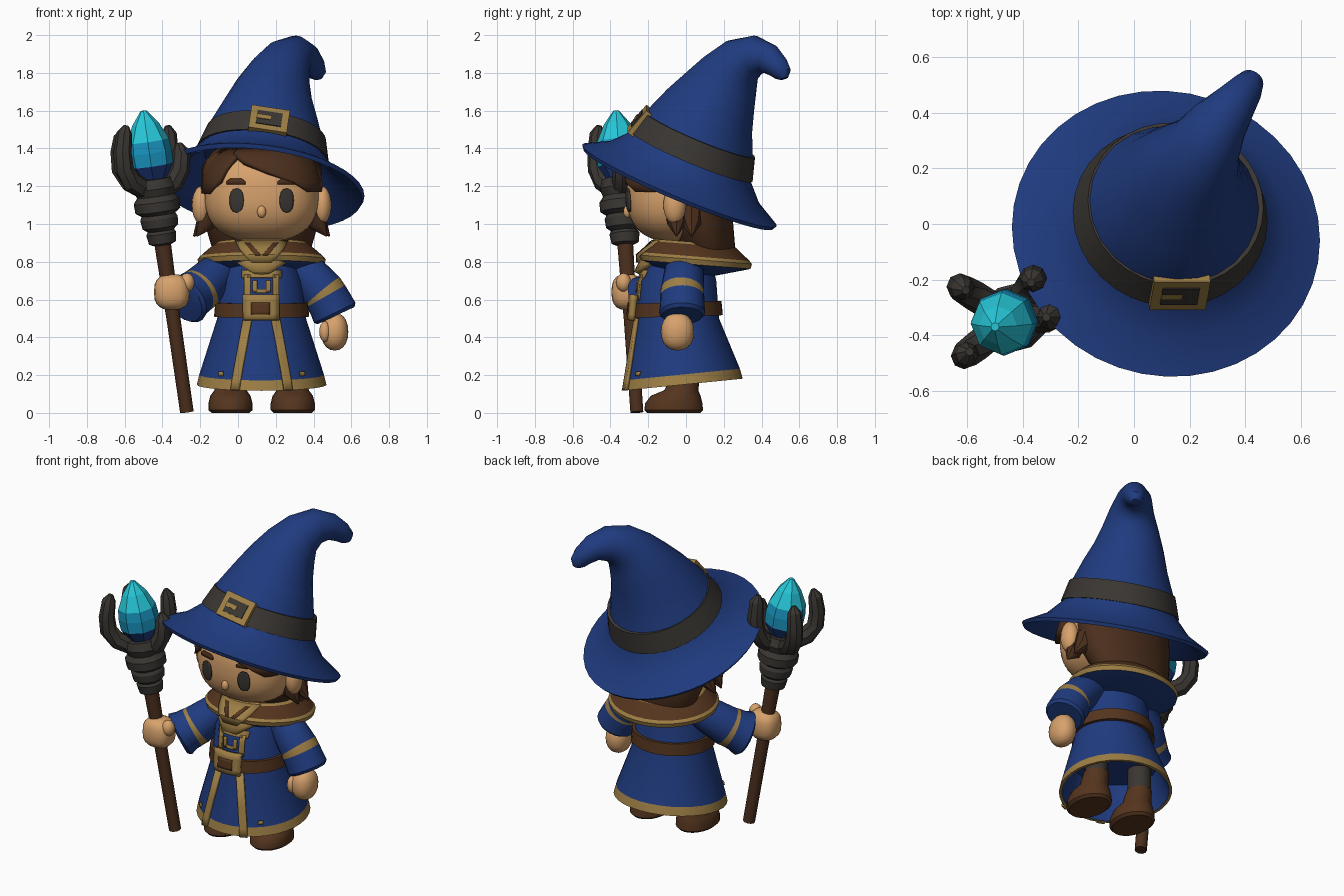
import bpy, bmesh, math
from mathutils import Vector, Matrix

if "Cube" in bpy.data.objects:
    bpy.data.objects.remove(bpy.data.objects["Cube"])


def colour(name, rgb):
    m = bpy.data.materials.new(name)
    m.diffuse_color = (*rgb, 1)
    m.use_nodes = True
    m.node_tree.nodes["Principled BSDF"].inputs["Base Color"].default_value = m.diffuse_color
    return m


BLUE = colour("robe blue", (0.014, 0.044, 0.215))
GOLD = colour("gold trim", (0.34, 0.21, 0.06))
BROWN = colour("leather brown", (0.09, 0.035, 0.013))
HAIR = colour("hair brown", (0.07, 0.028, 0.012))
SKIN = colour("skin", (0.68, 0.36, 0.15))
DARK = colour("charcoal", (0.042, 0.037, 0.032))
CYAN = colour("bright cyan", (0.02, 0.58, 0.7))
AZURE = colour("azure", (0.01, 0.31, 0.54))


def finish(name, bm, mats, angle=40):
    bmesh.ops.recalc_face_normals(bm, faces=bm.faces)
    me = bpy.data.meshes.new(name)
    bm.to_mesh(me)
    bm.free()
    for m in mats:
        me.materials.append(m)
    ob = bpy.data.objects.new(name, me)
    bpy.context.collection.objects.link(ob)
    bpy.ops.object.select_all(action='DESELECT')
    ob.select_set(True)
    bpy.context.view_layer.objects.active = ob
    if angle:
        bpy.ops.object.shade_smooth_by_angle(angle=math.radians(angle))
    return ob


def loft(name, rings, mats, seg=32, angle=40):
    """Skin rings of (centre, normal, rx, ry); mats gives one material per span."""
    if not isinstance(mats, list):
        mats = [mats] * (len(rings) - 1)
    slots = list(dict.fromkeys(mats))
    bm, loops = bmesh.new(), []
    for c, n, rx, ry in rings:
        n = Vector(n).normalized()
        u = (Vector((1, 0, 0)) - n * n.x).normalized()
        v = n.cross(u)
        loops.append([bm.verts.new(Vector(c) + u * rx * math.cos(a) + v * ry * math.sin(a))
                      for a in (2 * math.pi * i / seg for i in range(seg))])
    for k, (a, b) in enumerate(zip(loops, loops[1:])):
        for i in range(seg):
            j = (i + 1) % seg
            bm.faces.new((a[i], a[j], b[j], b[i])).material_index = slots.index(mats[k])
    bm.faces.new(loops[0][::-1]).material_index = slots.index(mats[0])
    bm.faces.new(loops[-1]).material_index = slots.index(mats[-1])
    return finish(name, bm, slots, angle)


def tube(name, path, mats, seg=16, angle=40):
    """Tube through (x, y, z, radius) points, rings square to the path."""
    p = [Vector(q[:3]) for q in path]
    rings = [(p[i], p[min(i + 1, len(p) - 1)] - p[max(i - 1, 0)], q[3], q[3])
             for i, q in enumerate(path)]
    return loft(name, rings, mats, seg, angle)


def blob(name, c, r, mat, p=1.0, seg=24):
    """Ellipsoid, boxier as p drops below 1."""
    bm = bmesh.new()
    bmesh.ops.create_uvsphere(bm, u_segments=seg, v_segments=seg * 2 // 3, radius=1)
    for v in bm.verts:
        v.co = Vector([c[i] + r[i] * math.copysign(abs(v.co[i]) ** p, v.co[i]) for i in range(3)])
    return finish(name, bm, [mat], 60)


def plate(name, rows, surf, mat, off=0.008, thick=0.009, cols=6):
    """Thin plate of (x_left, x_right, z) rows laid on a front surface."""
    bm = bmesh.new()
    grid = []
    for xl, xr, z in sorted(rows, key=lambda q: q[2]):
        xs = [xl + (xr - xl) * i / cols for i in range(cols + 1)]
        grid.append([bm.verts.new((x, surf(x, z) - off, z)) for x in xs])
    for a, b in zip(grid, grid[1:]):
        for i in range(cols):
            bm.faces.new((a[i], a[i + 1], b[i + 1], b[i]))
    ob = finish(name, bm, [mat])
    mod = ob.modifiers.new("thickness", 'SOLIDIFY')
    mod.thickness = thick
    mod.offset = 0


def box(name, c, size, rot, mat):
    bm = bmesh.new()
    bmesh.ops.create_cube(bm, size=1, matrix=Matrix.Diagonal((*size, 1)))
    ob = finish(name, bm, [mat], 0)
    ob.location, ob.rotation_euler = c, rot


def rect(x0, x1, z0, z1, n=4):
    return [(x0, x1, z0 + (z1 - z0) * i / n) for i in range(n + 1)]


CX = 0.125
UP = (0, 0, 1)

# Robe: outer profile as (front z, centre y, rx, ry), open underneath
ROBE = [(0.117, -0.02, 0.343, 0.322), (0.172, -0.022, 0.33, 0.309), (0.5, -0.045, 0.235, 0.22),
        (0.7, -0.045, 0.215, 0.205), (0.83, -0.03, 0.17, 0.16)]
SLOPE = 0.1
HEM = (0, -SLOPE, 1)
rings = [((CX, -0.03, 0.34), UP, 0.26, 0.24), ((CX, -0.02, 0.15), HEM, 0.325, 0.305)]
for i, (z, cy, rx, ry) in enumerate(ROBE):
    tilt = i < 2
    rings.append(((CX, cy, z + SLOPE * ry * tilt), HEM if tilt else UP, rx, ry))
loft("robe", rings, [BLUE, GOLD, GOLD, BLUE, BLUE, BLUE])


def robe_front(x, z):
    k = max(i for i in range(len(ROBE) - 1) if i == 0 or ROBE[i][0] <= z)
    a, b = ROBE[k], ROBE[k + 1]
    t = (z - a[0]) / (b[0] - a[0])
    cy, rx, ry = (a[j] + (b[j] - a[j]) * t for j in (1, 2, 3))
    return cy - ry * math.sqrt(max(0, 1 - ((x - CX) / rx) ** 2))


# Belt, buckle and gold robe trim
loft("belt", [((CX, -0.045, z), (0, -0.03, 1), r, r - 0.012)
              for z, r in ((0.51, 0.22), (0.51, 0.252), (0.585, 0.245), (0.585, 0.2))], BROWN)
plate("belt_buckle", rect(0.03, 0.215, 0.49, 0.625), robe_front, GOLD, 0.032, 0.03)
plate("belt_buckle_centre", rect(0.07, 0.17, 0.52, 0.585), robe_front, BROWN, 0.047)
for s, side in ((-1, "left"), (1, "right")):
    plate(side + "_robe_strip", [(CX + s * m - 0.022, CX + s * m + 0.022, z) for z, m in
          ((0.12, 0.14), (0.172, 0.133), (0.3, 0.11), (0.5, 0.073))], robe_front, GOLD, 0.01, 0.016)
    plate(side + "_chest_strip", rect(CX + s * 0.075 - 0.016, CX + s * 0.075 + 0.016, 0.6, 0.73),
          robe_front, GOLD)
    plate(side + "_chest_clasp", rect(CX + s * 0.035 - 0.012, CX + s * 0.035 + 0.012, 0.64, 0.7),
          robe_front, GOLD)
    plate(side + "_hem_stud", rect(CX + s * 0.215 - 0.011, CX + s * 0.215 + 0.011, 0.197, 0.219, 2),
          robe_front, GOLD)
plate("chest_clasp_base", rect(0.09, 0.16, 0.635, 0.655), robe_front, GOLD)
plate("chest_bar", rect(0.02, 0.23, 0.715, 0.755), robe_front, GOLD)
plate("collar_point", [(0.08, 0.17, 0.74), (-0.01, 0.26, 0.795), (0.0, 0.25, 0.82)],
      robe_front, GOLD, 0.03, 0.03)

# Shoulder cape: brown with narrow gold edges, blue beneath
CAPE = (0, 0.08, 1)
loft("shoulder_cape", [((CX, y, z), CAPE, rx, ry) for y, z, rx, ry in (
    (0.0, 0.74, 0.18, 0.16), (0.05, 0.785, 0.332, 0.292), (0.05, 0.812, 0.34, 0.3),
    (0.05, 0.828, 0.327, 0.287), (0.045, 0.865, 0.285, 0.25), (0.04, 0.892, 0.25, 0.225),
    (0.035, 0.905, 0.23, 0.205), (0.03, 0.86, 0.2, 0.18))],
     [BLUE, GOLD, GOLD, BROWN, BROWN, GOLD, BROWN])


def cape_front(x, z):
    r = 0.3 - max(0, z - 0.835) * 1.05
    return 0.048 - r * math.sqrt(max(0, 1 - ((x - CX) / (r * 1.12)) ** 2))


plate("cape_clasp", [(CX - w, CX + w, z) for z, w in
                     ((0.795, 0.05), (0.835, 0.09), (0.865, 0.115), (0.91, 0.14))],
      cape_front, GOLD, 0.006, 0.012)
for s in (-1, 1):
    plate("cape_notch_" + ("left" if s < 0 else "right"),
          [(CX + s * m - 0.014, CX + s * m + 0.014, z) for z, m in
           ((0.835, 0.02), (0.865, 0.045), (0.9, 0.075))], cape_front, BROWN, 0.012, 0.008)

# Boots and legs
for s, side in ((-1, "left"), (1, "right")):
    x = CX + s * 0.165
    loft(side + "_boot", [((x, y, z), UP, rx, ry) for z, y, rx, ry in (
        (0, -0.065, 0.1, 0.14), (0.015, -0.065, 0.117, 0.155), (0.05, -0.065, 0.117, 0.152),
        (0.09, -0.055, 0.107, 0.132), (0.12, -0.025, 0.085, 0.09), (0.2, 0, 0.075, 0.075))], BROWN, 24)
    loft(side + "_leg", [((x, 0, z), UP, 0.07, 0.07) for z in (0.18, 0.36)], DARK, 16)

# Arms, hands
SLEEVE = [BLUE, BLUE, GOLD, BLUE, BLUE, BLUE]
tube("right_sleeve", [(0.28, 0, 0.79, 0.08), (0.36, -0.01, 0.745, 0.105), (0.45, -0.02, 0.645, 0.115),
                      (0.465, -0.02, 0.618, 0.117), (0.49, -0.02, 0.575, 0.118),
                      (0.512, -0.02, 0.53, 0.122), (0.519, -0.02, 0.515, 0.108)], SLEEVE, 20)
tube("left_sleeve", [(-0.03, 0, 0.79, 0.08), (-0.11, -0.05, 0.74, 0.105), (-0.2, -0.13, 0.655, 0.12),
                     (-0.222, -0.15, 0.64, 0.122), (-0.25, -0.175, 0.62, 0.125),
                     (-0.275, -0.2, 0.6, 0.138), (-0.285, -0.21, 0.593, 0.122)], SLEEVE, 20)
blob("right_hand", (0.512, -0.045, 0.43), (0.072, 0.088, 0.1), SKIN, 0.9, 16)
blob("right_thumb", (0.46, -0.1, 0.43), (0.03, 0.035, 0.055), SKIN, 1, 12)
blob("left_hand", (-0.35, -0.31, 0.64), (0.095, 0.085, 0.095), SKIN, 0.75, 16)
blob("left_thumb", (-0.27, -0.33, 0.69), (0.04, 0.04, 0.05), SKIN, 1, 12)

# Head and face
HC, HR, HP = (CX, -0.055, 1.16), (0.305, 0.26, 0.255), 0.8
blob("head", HC, HR, SKIN, HP, 32)


def face(x, z):
    q = 1 - abs((x - HC[0]) / HR[0]) ** (2 / HP) - abs((z - HC[2]) / HR[2]) ** (2 / HP)
    return HC[1] - HR[1] * max(0, q) ** (HP / 2)


blob("nose", (CX, -0.31, 1.065), (0.024, 0.022, 0.032), SKIN, 1, 12)
for s, side in ((-1, "left"), (1, "right")):
    ex = CX + s * 0.132
    plate(side + "_eye", [(ex - 0.037 * w, ex + 0.037 * w, 1.125 + 0.062 * math.sin(a))
          for a in (math.pi * (i / 8 - 0.5) for i in range(9))
          for w in (max(0.1, math.cos(a)) ** 0.7,)], face, DARK)
    bx = CX + s * 0.135
    plate(side + "_eyebrow", [(bx - 0.05, bx + 0.05, 1.21), (bx - 0.05, bx + 0.05, 1.225),
                              (bx - 0.03, bx + 0.03, 1.24)], face, HAIR)
    blob(side + "_ear", (CX + s * 0.32, -0.06, 1.1), (0.05, 0.06, 0.1), SKIN, 1, 16)
    for i, (y, dx) in enumerate(((-0.05, 0), (0.03, 0.015))):
        tube(f"{side}_hair_tuft_{i}", [(CX + s * 0.27, y, 1.08, 0.06), (CX + s * 0.3, y, 1.0, 0.05),
                                       (CX + s * (0.345 + dx), y, 0.935, 0.004)], HAIR, 8)

# Hair: back mass and fringe
loft("back_hair", [((CX, cy, z), UP, rx, ry) for z, cy, rx, ry in (
    (0.83, 0.12, 0.22, 0.12), (0.88, 0.115, 0.265, 0.145), (1.0, 0.075, 0.3, 0.175),
    (1.12, 0.055, 0.318, 0.185), (1.3, 0.03, 0.318, 0.22), (1.4, 0.04, 0.25, 0.2))], HAIR)
plate("left_fringe", [(-0.185, -0.15, 1.16), (-0.18, -0.09, 1.22), (-0.18, -0.06, 1.28),
                      (-0.16, -0.01, 1.34), (-0.1, 0.03, 1.39)], face, HAIR, 0.012, 0.03)
plate("right_fringe", [(0.37, 0.43, 1.17), (0.29, 0.43, 1.22), (0.15, 0.42, 1.27),
                       (0.03, 0.41, 1.32), (-0.02, 0.39, 1.36), (0, 0.33, 1.39)],
      face, HAIR, 0.015, 0.035, 10)

# Hat: brim, cone, band and buckle
TILT = (0.12, 0.42, 1)
loft("hat_brim", [((x, y, z), TILT, r, r) for x, y, z, r in (
    (0.13, 0.03, 1.34, 0.31), (0.12, -0.012, 1.245, 0.42), (0.115, -0.04, 1.185, 0.545),
    (0.115, -0.035, 1.205, 0.558), (0.12, -0.008, 1.27, 0.43), (0.13, 0.025, 1.355, 0.345),
    (0.14, 0.05, 1.42, 0.31))], BLUE, 40)
tube("hat_cone", [(0.14, 0.05, 1.42, 0.325), (0.15, 0.07, 1.48, 0.305), (0.17, 0.125, 1.6, 0.252),
                  (0.19, 0.18, 1.70, 0.207), (0.222, 0.232, 1.79, 0.167), (0.26, 0.29, 1.86, 0.132),
                  (0.31, 0.37, 1.893, 0.105), (0.365, 0.437, 1.875, 0.079),
                  (0.402, 0.485, 1.832, 0.062), (0.42, 0.512, 1.795, 0.048),
                  (0.425, 0.52, 1.77, 0.022)], BLUE, 24)
loft("hat_band", [((x, y, z), TILT, r, r) for x, y, z, r in (
    (0.13, 0.027, 1.36, 0.3), (0.13, 0.027, 1.36, 0.353), (0.15, 0.072, 1.475, 0.318),
    (0.15, 0.072, 1.475, 0.28))], DARK, 32, 30)
TURN = Matrix.Rotation(0.15, 3, 'Y') @ Matrix.Rotation(math.radians(-40), 3, 'X')
for name, (px, py, pz), size, mat in (
        ("hat_buckle", (0, 0, 0), (0.205, 0.05, 0.155), GOLD),
        ("hat_buckle_centre", (0, -0.026, 0), (0.135, 0.008, 0.09), DARK),
        ("hat_buckle_pin", (-0.03, -0.03, 0), (0.075, 0.008, 0.024), GOLD)):
    box(name, Vector((0.163, -0.24, 1.542)) + TURN @ Vector((px, py, pz)), size, TURN.to_euler(), mat)

# Staff
LEAN = Vector((-0.144, -0.069, 1))
FOOT = Vector((-0.27, -0.26, 0))


def staff(z, r):
    return (*(FOOT + LEAN * z), r)


tube("staff_shaft", [staff(0.004, 0.036), staff(0.5, 0.037), staff(0.95, 0.045)], HAIR, 10)
tube("staff_collar", [staff(z, r) for z, r in (
    (0.89, 0.05), (0.9, 0.072), (0.95, 0.08), (0.965, 0.07), (0.985, 0.095), (1.03, 0.1),
    (1.05, 0.09), (1.07, 0.12), (1.12, 0.122), (1.15, 0.1), (1.19, 0.115), (1.24, 0.1))],
     DARK, 12, 30)
for i, (x, y, top) in enumerate(((-0.62, -0.23, 1.5), (-0.365, -0.2, 1.52),
                                 (-0.605, -0.47, 1.52), (-0.305, -0.335, 1.43))):
    c = Vector(staff(1.18, 0)[:3])
    o = Vector((x, y, 0)) - Vector((c.x, c.y, 0))
    tube(f"staff_prong_{i}", [(*(c + o * f + Vector((0, 0, h))), r) for f, h, r in (
        (0.25, 0, 0.055), (0.75, 0.045, 0.055), (0.99, 0.11, 0.052), (1.04, 0.2, 0.048),
        (0.98, top - 1.22, 0.042), (0.92, top - 1.18, 0.015))], DARK, 8, 30)

# Crystal: colour steps up by height
tube("crystal", [staff(z, r) for z, r in ((1.2, 0.05), (1.31, 0.116), (1.38, 0.12), (1.44, 0.112),
                                          (1.53, 0.07), (1.6, 0.015))],
     [BLUE, AZURE, AZURE, CYAN, CYAN], 8, 0)
